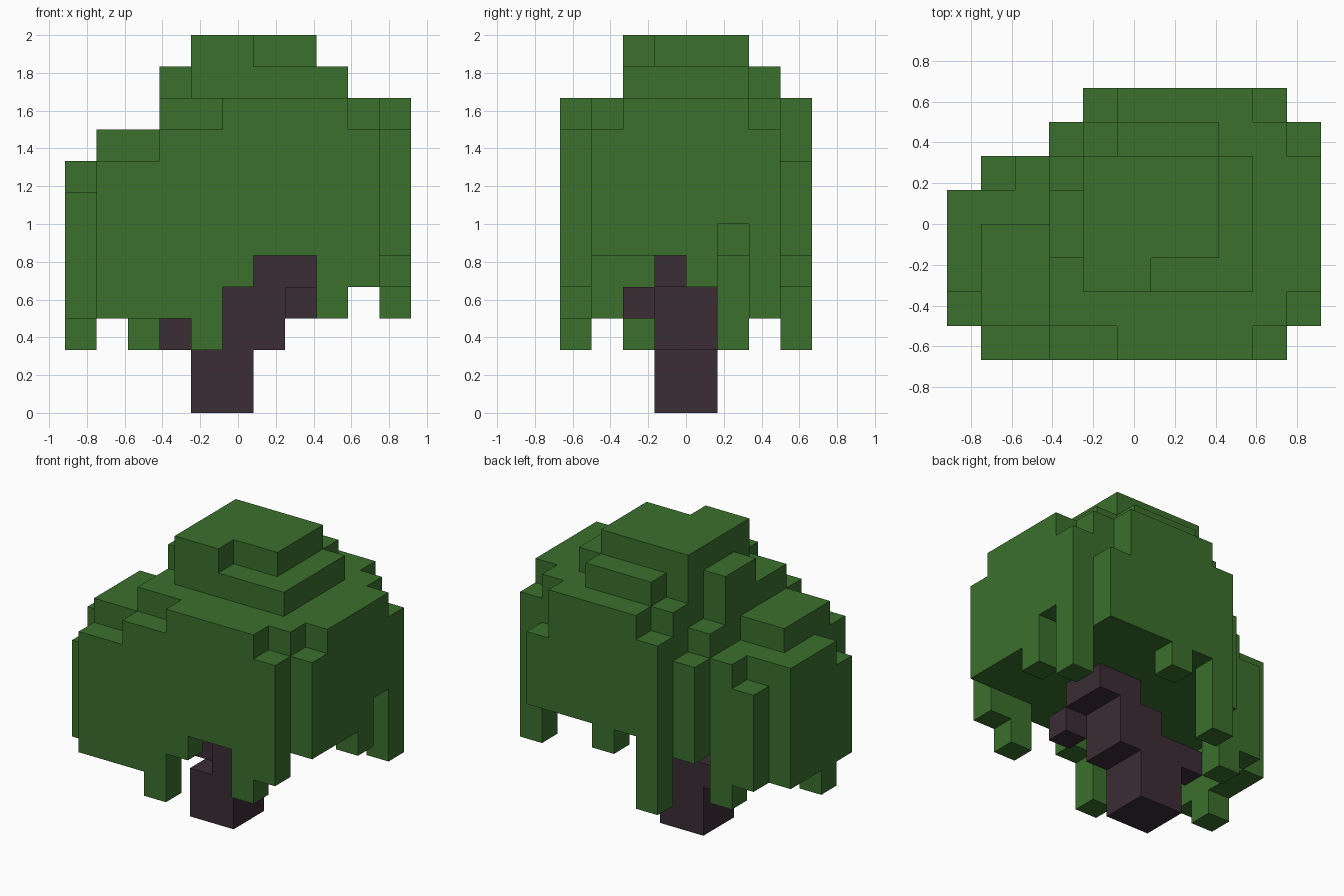
import bpy
import bmesh
from itertools import product
from mathutils import Vector

if "Cube" in bpy.data.objects:
    bpy.data.objects.remove(bpy.data.objects["Cube"], do_unlink=True)

CELL = 1 / 6
ORIGIN = Vector((-5.5, -4, 0))


def block(x, y, z):
    """All grid cells inside a box given as three (start, stop) spans."""
    return set(product(range(*x), range(*y), range(*z)))


def make_material(name, colour):
    mat = bpy.data.materials.new(name)
    mat.use_nodes = True
    mat.diffuse_color = colour
    mat.node_tree.nodes["Principled BSDF"].inputs["Base Color"].default_value = colour
    return mat


def make_object(name, cells, material):
    """Skin the cells with their exposed faces and merge the flat areas."""
    bm = bmesh.new()
    for cell in sorted(cells):
        for axis, side in product(range(3), (0, 1)):
            neighbour = list(cell)
            neighbour[axis] += 2 * side - 1
            if tuple(neighbour) in cells:
                continue
            u, v = (axis + 1) % 3, (axis + 2) % 3
            corners = []
            for du, dv in ((0, 0), (1, 0), (1, 1), (0, 1)):
                point = Vector(cell)
                point[axis] += side
                point[u] += du
                point[v] += dv
                corners.append(bm.verts.new((point + ORIGIN) * CELL))
            bm.faces.new(corners if side else corners[::-1])
    bmesh.ops.remove_doubles(bm, verts=bm.verts, dist=CELL / 100)
    bmesh.ops.dissolve_limit(bm, angle_limit=0.01, verts=bm.verts, edges=bm.edges)
    mesh = bpy.data.meshes.new(name)
    bm.to_mesh(mesh)
    bm.free()
    mesh.materials.append(material)
    obj = bpy.data.objects.new(name, mesh)
    bpy.context.collection.objects.link(obj)


# Leaning trunk with two branch stubs
trunk = block(x=(4, 6), y=(3, 5), z=(0, 2))
trunk |= block(x=(5, 7), y=(3, 5), z=(2, 4))
trunk |= block(x=(6, 8), y=(3, 5), z=(4, 6))
trunk |= block(x=(7, 8), y=(2, 3), z=(3, 4))
trunk |= block(x=(3, 5), y=(4, 5), z=(2, 3))

# Crown core and stepped shoulders
leaves = block(x=(1, 10), y=(1, 6), z=(5, 8))
leaves |= block(x=(3, 10), y=(1, 6), z=(8, 10))
leaves |= block(x=(1, 3), y=(1, 4), z=(8, 9))
leaves -= block(x=(3, 4), y=(5, 6), z=(9, 10))
leaves -= block(x=(1, 2), y=(5, 6), z=(7, 8))

# Crown top
leaves |= block(x=(4, 9), y=(2, 6), z=(10, 11))
leaves |= block(x=(3, 4), y=(3, 5), z=(10, 11))
leaves |= block(x=(5, 8), y=(6, 7), z=(10, 11))
leaves |= block(x=(4, 8), y=(2, 6), z=(11, 12))
leaves -= block(x=(6, 8), y=(2, 3), z=(11, 12))

# Front wall with the opening around the trunk
leaves |= block(x=(1, 10), y=(0, 1), z=(3, 8))
leaves |= block(x=(3, 10), y=(0, 1), z=(8, 9))
leaves |= block(x=(5, 9), y=(0, 1), z=(9, 10))
leaves |= block(x=(4, 5), y=(0, 1), z=(2, 3))
leaves -= block(x=(5, 6), y=(0, 1), z=(3, 4))
leaves -= block(x=(6, 8), y=(0, 1), z=(3, 5))
leaves -= block(x=(9, 10), y=(0, 1), z=(3, 4))

# Wall on the -x side
leaves |= block(x=(0, 1), y=(1, 5), z=(3, 7))
leaves |= block(x=(0, 1), y=(2, 5), z=(7, 8))
leaves |= block(x=(0, 1), y=(2, 3), z=(2, 3))

# Wall on the +x side
leaves |= block(x=(10, 11), y=(1, 7), z=(5, 9))
leaves |= block(x=(10, 11), y=(2, 6), z=(9, 10))
leaves |= block(x=(10, 11), y=(4, 5), z=(4, 5))
leaves |= block(x=(10, 11), y=(6, 7), z=(3, 5))
leaves -= block(x=(10, 11), y=(5, 6), z=(5, 6))

# Back wall and its hanging strands
leaves |= block(x=(4, 10), y=(6, 7), z=(5, 10))
leaves |= block(x=(3, 4), y=(6, 7), z=(4, 8))
leaves |= block(x=(5, 10), y=(7, 8), z=(5, 8))
leaves |= block(x=(5, 9), y=(7, 8), z=(8, 10))
leaves |= block(x=(4, 5), y=(7, 8), z=(2, 9))
leaves |= block(x=(6, 7), y=(7, 8), z=(4, 5))
leaves |= block(x=(1, 2), y=(5, 6), z=(3, 5))
leaves |= block(x=(2, 3), y=(5, 6), z=(2, 5))

make_object("trunk", trunk, make_material("dark bark", (0.044, 0.026, 0.036, 1)))
make_object("leaves", leaves - trunk, make_material("leaf green", (0.044, 0.162, 0.026, 1)))
